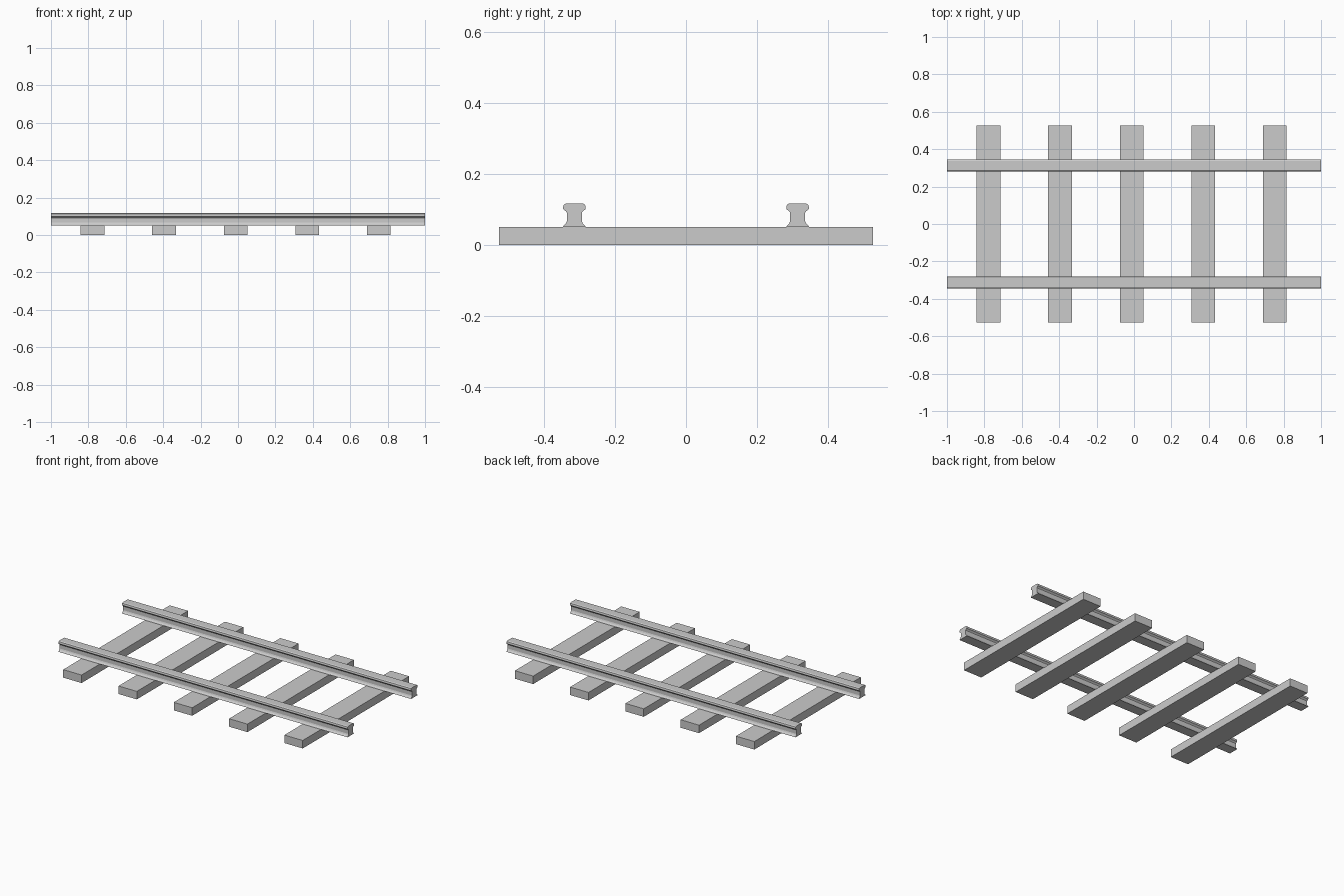
import bpy, bmesh

if "Cube" in bpy.data.objects:
    bpy.data.objects.remove(bpy.data.objects["Cube"])

SLEEPER_H = 0.05
RAIL_Y = 0.314


def finish(name, bm):
    bmesh.ops.recalc_face_normals(bm, faces=bm.faces)
    mesh = bpy.data.meshes.new(name)
    bm.to_mesh(mesh)
    bm.free()
    obj = bpy.data.objects.new(name, mesh)
    bpy.context.collection.objects.link(obj)
    return obj


def sleeper(name, x):
    bm = bmesh.new()
    bmesh.ops.create_cube(bm, size=1)
    bmesh.ops.scale(bm, vec=(0.127, 1.052, SLEEPER_H), verts=bm.verts)
    bmesh.ops.translate(bm, vec=(x, 0, SLEEPER_H / 2), verts=bm.verts)
    return finish(name, bm)


def rail(name, y):
    # half cross-section (half width, z), mirrored across the rail's centre
    half = [(0.032, 0.05), (0.031, 0.053), (0.024, 0.060), (0.021, 0.067),
            (0.021, 0.091), (0.024, 0.095), (0.031, 0.100), (0.032, 0.105),
            (0.030, 0.113), (0.024, 0.117)]
    profile = half + [(-w, z) for w, z in reversed(half)]
    bm = bmesh.new()
    face = bm.faces.new([bm.verts.new((-1, y + w, z)) for w, z in profile])
    ext = bmesh.ops.extrude_face_region(bm, geom=[face], use_keep_orig=True)
    moved = [g for g in ext["geom"] if isinstance(g, bmesh.types.BMVert)]
    bmesh.ops.translate(bm, vec=(2, 0, 0), verts=moved)
    return finish(name, bm)


# Five evenly spaced sleepers, slightly off centre along the track
for i in range(5):
    sleeper(f"sleeper_{i + 1}", -0.0125 + (i - 2) * 0.3825)

# Two rails resting on the sleepers
rail("rail_front", -RAIL_Y)
rail("rail_back", RAIL_Y)
